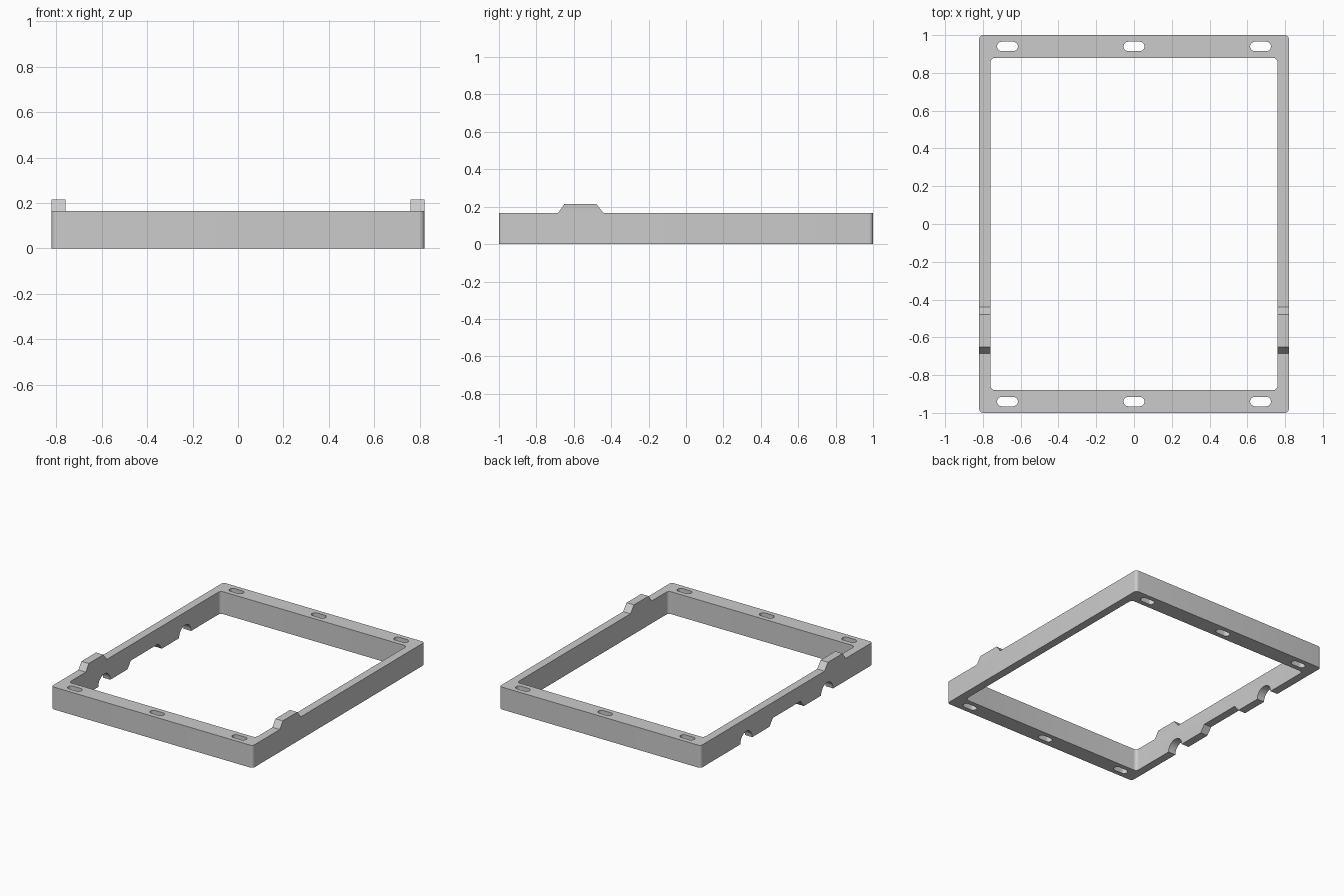
import bpy
import bmesh
from math import cos, sin, pi, radians

HALF_X, HALF_Y, HEIGHT = 0.82, 1.0, 0.165
IN_X, IN_Y = 0.76, 0.88

old = bpy.data.objects.get("Cube")
if old:
    bpy.data.objects.remove(old, do_unlink=True)

grey = bpy.data.materials.new("plain grey")
grey.use_nodes = True
grey.diffuse_color = (0.6, 0.6, 0.6, 1)
grey.node_tree.nodes["Principled BSDF"].inputs["Base Color"].default_value = (0.6, 0.6, 0.6, 1)


def rounded(hx, hy, r, cx=0, cy=0, steps=8):
    """Outline of a rounded rectangle."""
    pts = []
    for q, (sx, sy) in enumerate([(1, 1), (-1, 1), (-1, -1), (1, -1)]):
        for i in range(steps + 1):
            a = (q + i / steps) * pi / 2
            p = (cx + sx * (hx - r) + r * cos(a), cy + sy * (hy - r) + r * sin(a))
            if not pts or abs(p[0] - pts[-1][0]) + abs(p[1] - pts[-1][1]) > 1e-5:
                pts.append(p)
    if abs(pts[0][0] - pts[-1][0]) + abs(pts[0][1] - pts[-1][1]) < 1e-5:
        pts.pop()
    return pts


def prism(name, outline, lo, hi, axis="z"):
    """Extrude an outline along z, or a (y, z) outline along x."""
    bm = bmesh.new()
    place = (lambda p: (p[0], p[1], lo)) if axis == "z" else (lambda p: (lo, p[0], p[1]))
    face = bm.faces.new([bm.verts.new(place(p)) for p in outline])
    grown = bmesh.ops.extrude_face_region(bm, geom=[face])
    verts = [v for v in grown["geom"] if isinstance(v, bmesh.types.BMVert)]
    shift = (0, 0, hi - lo) if axis == "z" else (hi - lo, 0, 0)
    bmesh.ops.translate(bm, verts=verts, vec=shift)
    bmesh.ops.recalc_face_normals(bm, faces=bm.faces[:])
    mesh = bpy.data.meshes.new(name)
    bm.to_mesh(mesh)
    bm.free()
    mesh.materials.append(grey)
    obj = bpy.data.objects.new(name, mesh)
    bpy.context.collection.objects.link(obj)
    return obj


def activate(obj):
    bpy.ops.object.select_all(action="DESELECT")
    obj.select_set(True)
    bpy.context.view_layer.objects.active = obj


def cut(target, cutter):
    cutter.hide_render = True
    activate(target)
    mod = target.modifiers.new("cut", "BOOLEAN")
    mod.operation = "DIFFERENCE"
    mod.solver = "EXACT"
    mod.object = cutter
    bpy.ops.object.modifier_apply(modifier=mod.name)
    bpy.data.objects.remove(cutter, do_unlink=True)


# Rectangular frame with a rounded opening
frame = prism("frame", rounded(HALF_X, HALF_Y, 0.022), 0, HEIGHT)
cut(frame, prism("opening_cutter", rounded(IN_X, IN_Y, 0.025), -0.1, 0.3))

# Mounting slots through the front and back rails
for y in (-0.94, 0.94):
    for x in (-0.67, 0, 0.67):
        cut(frame, prism("slot_cutter", rounded(0.055, 0.025, 0.025, x, y), -0.1, 0.3))

# Arched notches and a wide recess under the right rail
for y in (-0.47, 0.47):
    arch = [(y + 0.07 * cos(i * pi / 16), 0.07 * sin(i * pi / 16)) for i in range(17)]
    arch = [(y + 0.07, -0.05)] + arch + [(y - 0.07, -0.05)]
    cut(frame, prism("arch_cutter", arch, -0.9, -0.7, "x"))
recess = [(-0.2, -0.05), (0.2, -0.05), (0.2, 0), (0.16, 0.05), (-0.16, 0.05), (-0.2, 0)]
cut(frame, prism("recess_cutter", recess, -0.9, -0.7, "x"))

# Raised tabs on both side rails
tab = [(-0.685, HEIGHT), (-0.44, HEIGHT), (-0.48, 0.215), (-0.65, 0.215)]
left_tab = prism("left_tab", tab, IN_X, HALF_X, "x")
right_tab = prism("right_tab", tab, -HALF_X, -IN_X, "x")

for obj in (frame, left_tab, right_tab):
    activate(obj)
    bpy.ops.object.shade_smooth_by_angle(angle=radians(30))
